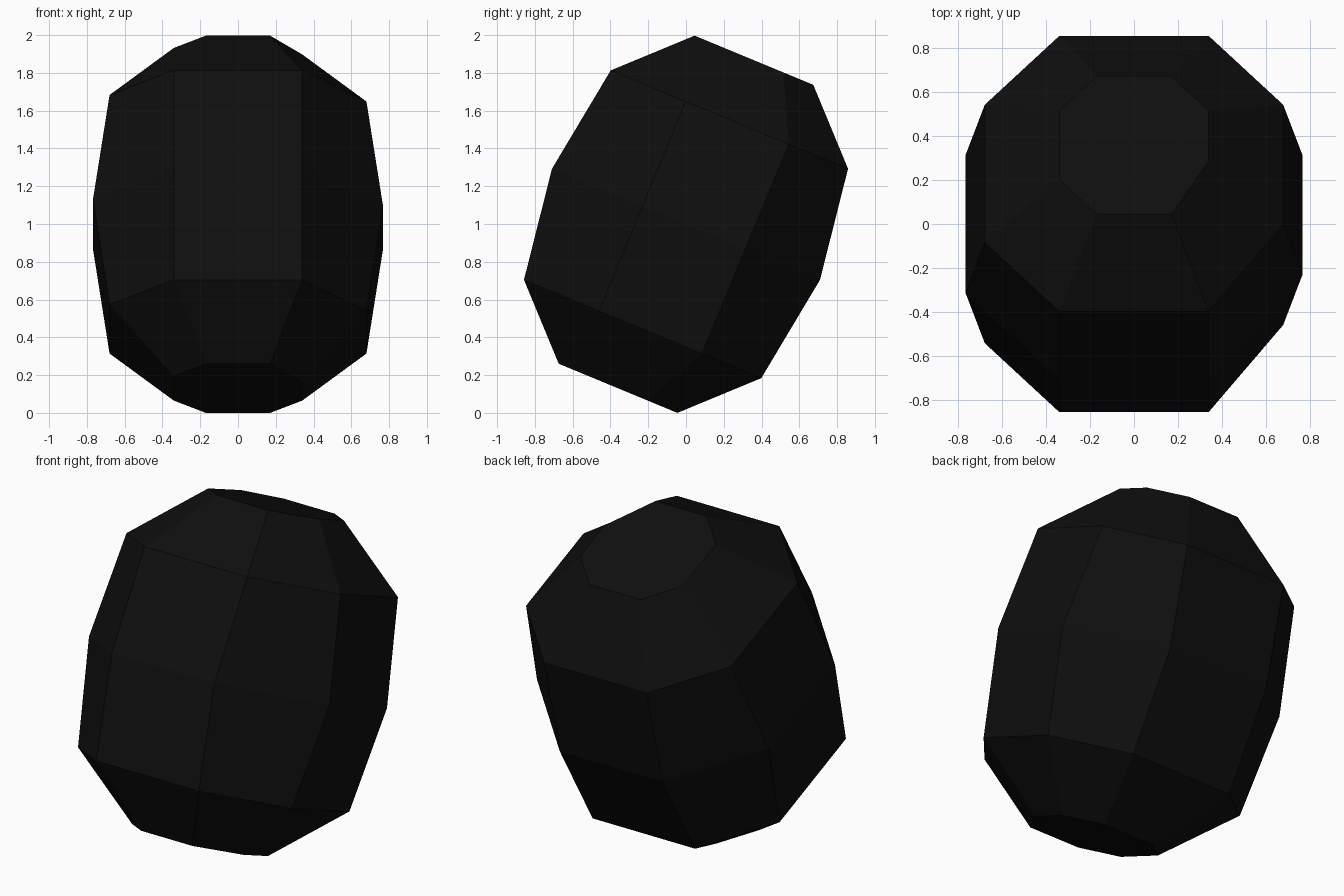
import bpy, bmesh, math
from mathutils import Matrix

if "Cube" in bpy.data.objects:
    bpy.data.objects.remove(bpy.data.objects["Cube"])

TILT = math.radians(-22.5)

# Dark stone colour
mat = bpy.data.materials.new("near_black")
mat.diffuse_color = (0.0045, 0.0045, 0.0045, 1)
mat.use_nodes = True
mat.node_tree.nodes["Principled BSDF"].inputs["Base Color"].default_value = mat.diffuse_color


def ring(half, flat, z):
    """Eight-sided outline with one side corner pulled back, at height z."""
    pts = [(flat, -half), (half, 0.09 - flat), (half, flat), (flat, half),
           (-flat, half), (-half, flat), (-half, -flat), (-flat, -half)]
    return [(x, y, z) for x, y in pts]


# Stacked outlines: half width, half flat length, height along the axis
levels = [(0.34, 0.17, -0.94), (0.68, 0.34, -0.60), (0.768, 0.34, 0.0),
          (0.68, 0.34, 0.60), (0.34, 0.17, 0.94)]

bm = bmesh.new()
rings = [[bm.verts.new(p) for p in ring(*lv)] for lv in levels]

# Side faces
for low, high in zip(rings, rings[1:]):
    for i in range(8):
        j = (i + 1) % 8
        bm.faces.new((low[i], low[j], high[j], high[i]))

# End caps
bm.faces.new(rings[0][::-1])
bm.faces.new(rings[-1])

# Lean backwards and stand on the ground
bm.transform(Matrix.Translation((0, 0, 1)) @ Matrix.Rotation(TILT, 4, 'X'))
bmesh.ops.recalc_face_normals(bm, faces=bm.faces)
low_z = min(v.co.z for v in bm.verts)
bmesh.ops.translate(bm, verts=bm.verts, vec=(0, 0, -low_z))

mesh = bpy.data.meshes.new("faceted_barrel")
bm.to_mesh(mesh)
bm.free()
mesh.materials.append(mat)
obj = bpy.data.objects.new("faceted_barrel", mesh)
bpy.context.collection.objects.link(obj)
